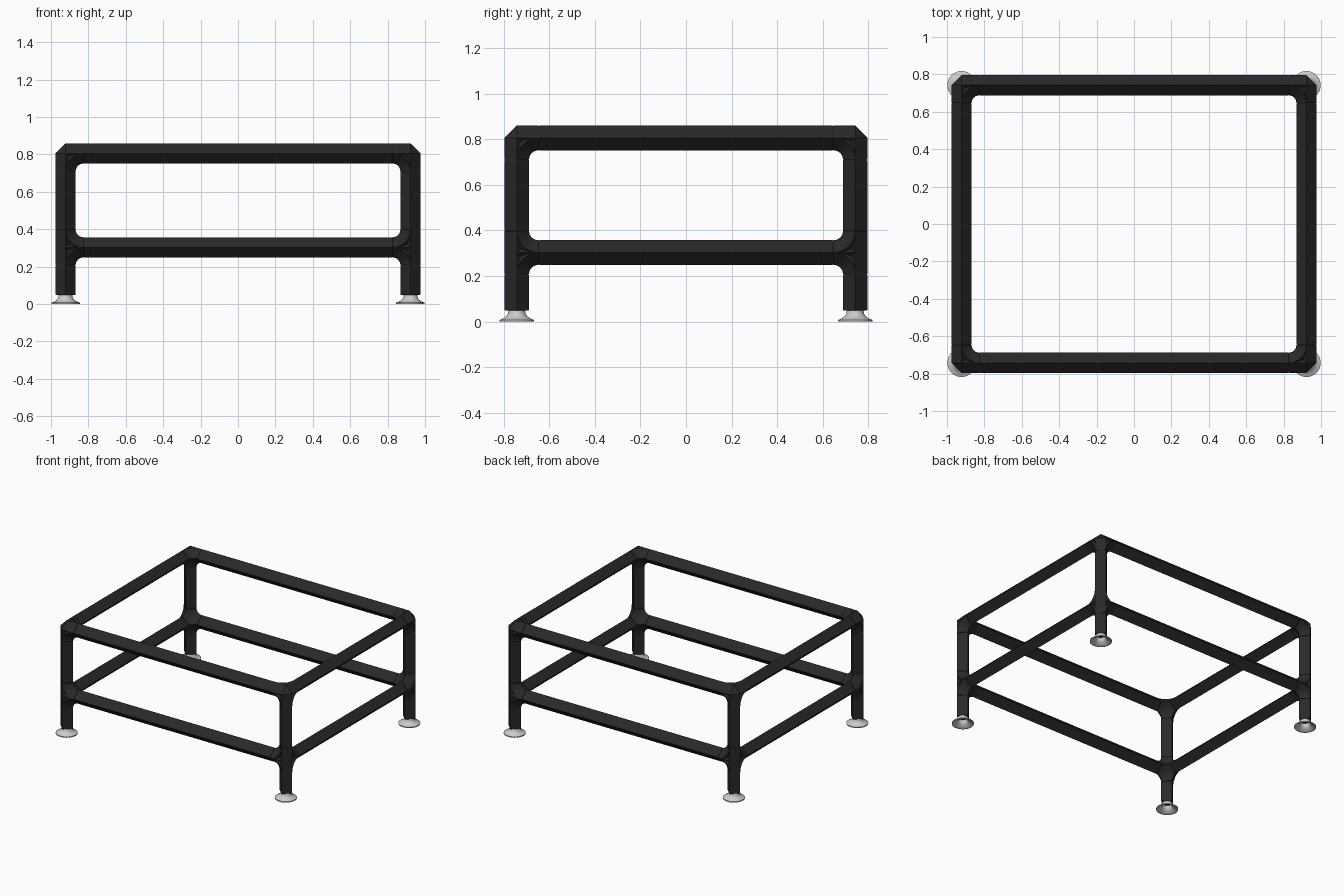
import bpy, bmesh, math
from mathutils import Vector

cube = bpy.data.objects.get("Cube")
if cube:
    bpy.data.objects.remove(cube)

R = 0.054                 # half diagonal of the square tube
ARM = 0.095               # reach of a fitting from its centre
CX, CY = 0.922, 0.742     # leg centres
TOP, LOW, FOOT = 0.805, 0.303, 0.048
AXES = [Vector((1, 0, 0)), Vector((0, 1, 0)), Vector((0, 0, 1))]


def material(name, color, rough, metal=0.0):
    m = bpy.data.materials.new(name)
    m.use_nodes = True
    m.diffuse_color = (*color, 1)
    node = m.node_tree.nodes["Principled BSDF"]
    node.inputs["Base Color"].default_value = (*color, 1)
    node.inputs["Roughness"].default_value = rough
    node.inputs["Metallic"].default_value = metal
    return m


black = material("black tube", (0.022, 0.022, 0.022), 0.6)
grey = material("light grey foot", (0.6, 0.6, 0.59), 0.5)


def finish(bm, name, mat):
    bmesh.ops.recalc_face_normals(bm, faces=bm.faces)
    mesh = bpy.data.meshes.new(name)
    bm.to_mesh(mesh)
    bm.free()
    mesh.materials.append(mat)
    ob = bpy.data.objects.new(name, mesh)
    bpy.context.collection.objects.link(ob)
    return ob


def sweep(bm, sections):
    """Skin diamond sections given as (centre, u, v, radius)."""
    rings = [[bm.verts.new(c + d * r) for d in (u, v, -u, -v)]
             for c, u, v, r in sections]
    for a, b in zip(rings, rings[1:]):
        for i in range(4):
            j = (i + 1) % 4
            bm.faces.new((a[i], a[j], b[j], b[i]))
    bm.faces.new(rings[0])
    bm.faces.new(rings[-1])


def straight(bm, start, end, axis, taper_start=True):
    """Straight tube whose tapered ends leave a fine groove at each seam."""
    u, v = AXES[(axis + 1) % 3], AXES[(axis + 2) % 3]
    step = (end - start).normalized() * 0.004
    small = R * 0.93
    sections = [(start, u, v, small if taper_start else R)]
    if taper_start:
        sections.append((start + step, u, v, R))
    sections += [(end - step, u, v, R), (end, u, v, small)]
    sweep(bm, sections)


def elbow(bm, centre, a, b):
    """Quarter bend joining arms a and b, which forms the inner fillet."""
    n = a.cross(b)
    pivot = centre + (a + b) * ARM
    sections = []
    for i in range(9):
        t = math.pi / 2 * i / 8
        radial = -(b * math.cos(t) + a * math.sin(t))
        sections.append((pivot + radial * ARM, radial, n, R))
    sweep(bm, sections)


def fitting(name, centre, arms):
    bm = bmesh.new()
    # Straight arms from the centre
    for axis, sign in arms:
        straight(bm, centre, centre + AXES[axis] * sign * ARM, axis, False)
    # Bends between every pair of perpendicular arms
    for i, (p, sp) in enumerate(arms):
        for q, sq in arms[i + 1:]:
            if p != q:
                elbow(bm, centre, AXES[p] * sp, AXES[q] * sq)
    # Pointed outer core
    eq = [bm.verts.new(centre + d * R)
          for d in (AXES[0], AXES[1], -AXES[0], -AXES[1])]
    for pole in (AXES[2], -AXES[2]):
        tip = bm.verts.new(centre + pole * R)
        for i in range(4):
            bm.faces.new((eq[i], eq[(i + 1) % 4], tip))
    finish(bm, name, black)


def tube(name, start, end, axis):
    bm = bmesh.new()
    straight(bm, Vector(start), Vector(end), axis)
    finish(bm, name, black)


def foot(name, x, y):
    # Flared hollow disc with an open neck under the leg
    profile = [(0.030, 0.049), (0.037, 0.049), (0.038, 0.036), (0.045, 0.024),
               (0.059, 0.014), (0.076, 0.007), (0.076, 0.0), (0.070, 0.0),
               (0.056, 0.008), (0.040, 0.018), (0.030, 0.032)]
    bm = bmesh.new()
    n = 32
    rings = [[bm.verts.new((x + r * math.cos(2 * math.pi * i / n),
                            y + r * math.sin(2 * math.pi * i / n), z))
              for i in range(n)] for r, z in profile]
    for a, b in zip(rings, rings[1:] + rings[:1]):
        for i in range(n):
            j = (i + 1) % n
            bm.faces.new((a[i], a[j], b[j], b[i]))
    ob = finish(bm, name, grey)
    bpy.ops.object.select_all(action='DESELECT')
    ob.select_set(True)
    bpy.context.view_layer.objects.active = ob
    bpy.ops.object.shade_smooth_by_angle(angle=math.radians(40))


# Corners: fittings, legs and feet
for sx, side in ((1, "left"), (-1, "right")):
    for sy, end in ((-1, "front"), (1, "back")):
        x, y, tag = sx * CX, sy * CY, f"{end}_{side}"
        rails = [(0, -sx), (1, -sy)]
        fitting(f"top_corner_{tag}", Vector((x, y, TOP)), rails + [(2, -1)])
        fitting(f"lower_joint_{tag}", Vector((x, y, LOW)),
                rails + [(2, 1), (2, -1)])
        tube(f"upper_leg_{tag}", (x, y, LOW + ARM), (x, y, TOP - ARM), 2)
        tube(f"lower_leg_{tag}", (x, y, FOOT), (x, y, LOW - ARM), 2)
        foot(f"foot_{tag}", x, y)

# Horizontal rails on both levels
for z, level in ((TOP, "top"), (LOW, "lower")):
    for s, end, side in ((-1, "front", "right"), (1, "back", "left")):
        tube(f"{level}_rail_{end}", (-CX + ARM, s * CY, z),
             (CX - ARM, s * CY, z), 0)
        tube(f"{level}_rail_{side}", (s * CX, -CY + ARM, z),
             (s * CX, CY - ARM, z), 1)
